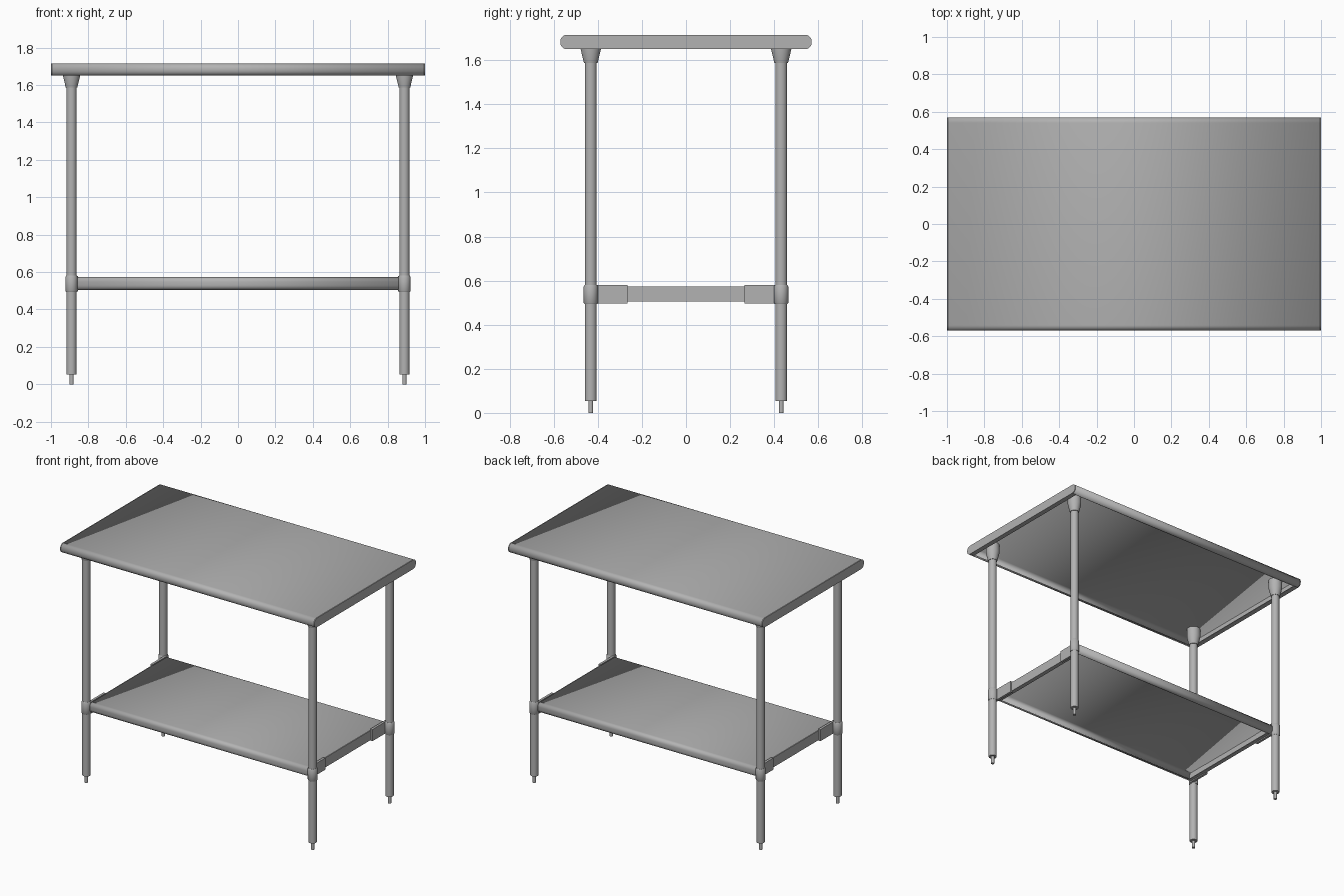
import bpy, bmesh, math
from mathutils import Vector

cube = bpy.data.objects.get("Cube")
if cube:
    bpy.data.objects.remove(cube, do_unlink=True)

# Single brushed steel colour
steel = bpy.data.materials.new("brushed_steel")
steel.use_nodes = True
steel.diffuse_color = (0.45, 0.45, 0.45, 1)
steel.node_tree.nodes["Principled BSDF"].inputs["Base Color"].default_value = (0.45, 0.45, 0.45, 1)


def finish(name, bm, smooth=True):
    bmesh.ops.recalc_face_normals(bm, faces=bm.faces)
    mesh = bpy.data.meshes.new(name)
    bm.to_mesh(mesh)
    bm.free()
    obj = bpy.data.objects.new(name, mesh)
    bpy.context.collection.objects.link(obj)
    mesh.materials.append(steel)
    if smooth:
        bpy.ops.object.select_all(action='DESELECT')
        obj.select_set(True)
        bpy.context.view_layer.objects.active = obj
        bpy.ops.object.shade_smooth_by_angle(angle=math.radians(35))
    return obj


def box(name, lo, hi):
    bm = bmesh.new()
    bmesh.ops.create_cube(bm, size=1)
    lo, hi = Vector(lo), Vector(hi)
    for v in bm.verts:
        v.co = (lo + hi) / 2 + v.co * (hi - lo)
    return finish(name, bm, False)


def turned(name, x, y, profile, sides=32):
    """Closed solid of revolution from (radius, height) points."""
    bm = bmesh.new()
    rings = []
    for r, z in profile:
        rings.append([bm.verts.new((x + r * math.cos(2 * math.pi * i / sides),
                                    y + r * math.sin(2 * math.pi * i / sides), z))
                      for i in range(sides)])
    for a, b in zip(rings, rings[1:]):
        for i in range(sides):
            j = (i + 1) % sides
            bm.faces.new((a[i], a[j], b[j], b[i]))
    bm.faces.new(rings[0])
    bm.faces.new(rings[-1])
    return finish(name, bm)


def rolled_profile(half, z0, z1, r, lip, steps=5):
    """Open outline: lip, rolled edge, flat top, rolled edge, lip."""
    side = [(half - lip, z0)]
    for cz, start in ((z0 + r, -90), (z1 - r, 0)):
        for i in range(steps + 1):
            a = math.radians(start + 90 * i / steps)
            side.append((half - r + r * math.cos(a), cz + r * math.sin(a)))
    return side + [(-y, z) for y, z in reversed(side)]


def tray(name, hx, hy, z0, z1, r, lip, wall=0.005):
    """Sheet metal tray, open below, with rolled long edges and folded ends."""
    outline = rolled_profile(hy, z0, z1, r, lip)
    bm = bmesh.new()
    rows = [[bm.verts.new((x, y, z)) for y, z in outline] for x in (-hx + wall, hx - wall)]
    for i in range(len(outline) - 1):
        bm.faces.new((rows[0][i], rows[1][i], rows[1][i + 1], rows[0][i + 1]))
    sheet = finish(name + "_sheet", bm)
    solid = sheet.modifiers.new("thickness", 'SOLIDIFY')
    solid.thickness = wall
    top = max(sheet.data.polygons, key=lambda p: p.area)
    solid.offset = -1 if top.normal.z > 0 else 1
    for side, s in (("left", 1), ("right", -1)):
        bm = bmesh.new()
        ends = [[bm.verts.new((s * x, y, z)) for y, z in outline] for x in (hx - wall, hx)]
        n = len(outline)
        for ring in ends:
            bm.faces.new(ring)
        for i in range(n):
            j = (i + 1) % n
            bm.faces.new((ends[0][i], ends[0][j], ends[1][j], ends[1][i]))
        finish(f"{name}_{side}_end", bm)
        xs = sorted((s * (hx - lip), s * (hx - wall)))
        box(f"{name}_{side}_lip", (xs[0], -hy + r, z0), (xs[1], hy - r, z0 + wall))


tray("tabletop", 1.0, 0.57, 1.65, 1.715, 0.029, 0.035)
tray("shelf", 0.862, 0.44, 0.505, 0.573, 0.025, 0.03)

# Legs, each with foot, collar, top socket and shelf bracket
for side, sx in (("left", 1), ("right", -1)):
    for end, sy in (("front", -1), ("back", 1)):
        tag = f"{end}_{side}"
        x, y = sx * 0.89, sy * 0.432
        turned(tag + "_leg", x, y, [(0.027, 0.053), (0.027, 1.66)])
        turned(tag + "_foot", x, y, [(0.011, 0), (0.011, 0.06)], 20)
        turned(tag + "_socket", x, y, [(0.031, 1.588), (0.046, 1.65), (0.046, 1.711)])
        turned(tag + "_collar", x, y, [(0.028, 0.493), (0.032, 0.499), (0.032, 0.574), (0.028, 0.581)])
        xs = sorted((sx * 0.855, sx * 0.872))
        ys = sorted((sy * 0.265, sy * 0.43))
        box(tag + "_bracket", (xs[0], ys[0], 0.497), (xs[1], ys[1], 0.58))
